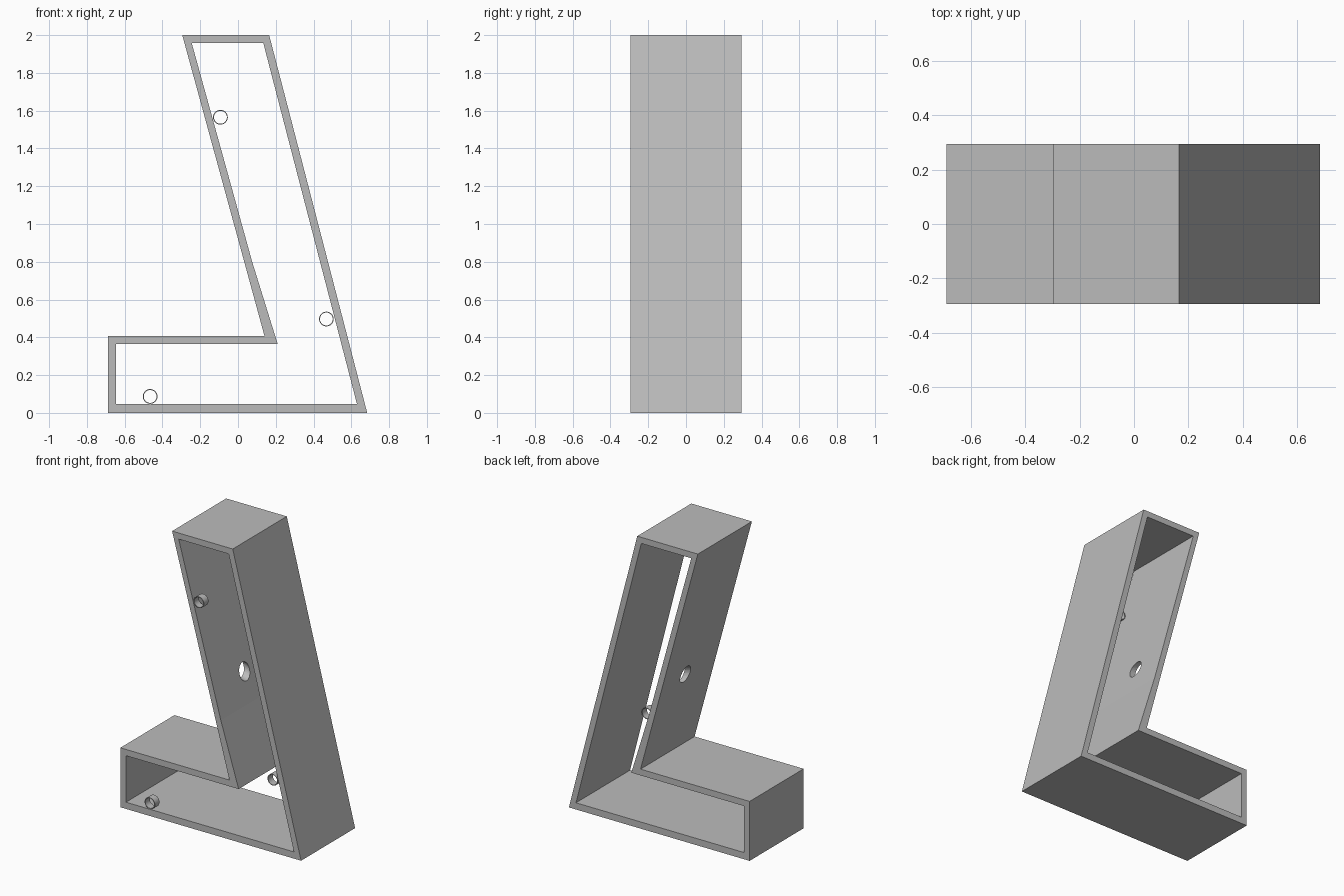
import bpy, bmesh, math
from mathutils import Matrix

cube = bpy.data.objects.get("Cube")
if cube:
    bpy.data.objects.remove(cube, do_unlink=True)

HALF_DEPTH = 0.293

grey = bpy.data.materials.new("plain grey")
grey.use_nodes = True
colour = (0.5, 0.5, 0.5, 1)
grey.diffuse_color = colour
grey.node_tree.nodes["Principled BSDF"].inputs["Base Color"].default_value = colour


def finish(name, bm):
    bmesh.ops.recalc_face_normals(bm, faces=bm.faces)
    mesh = bpy.data.meshes.new(name)
    bm.to_mesh(mesh)
    bm.free()
    mesh.materials.append(grey)
    obj = bpy.data.objects.new(name, mesh)
    bpy.context.collection.objects.link(obj)
    return obj


def ring_prism(name, outer, inner, y0, y1):
    """Extrude the band between two matching (x, z) loops along y."""
    bm = bmesh.new()
    loops = [[bm.verts.new((x, y, z)) for x, z in pts]
             for pts, y in ((outer, y0), (inner, y0), (inner, y1), (outer, y1))]
    n = len(outer)
    for k in range(4):
        a, b = loops[k], loops[(k + 1) % 4]
        for i in range(n):
            j = (i + 1) % n
            bm.faces.new((a[i], a[j], b[j], b[i]))
    return finish(name, bm)


def circle(x, z, r, n=32):
    return [(x + r * math.cos(i * math.tau / n), z + r * math.sin(i * math.tau / n))
            for i in range(n)]


# L-shaped hollow frame, open at front and back
outer = [(-0.688, 0), (0.684, 0), (0.165, 2), (-0.295, 2),
         (0.033, 0.8), (0.14, 0.408), (-0.688, 0.408)]
inner = [(-0.645, 0.046), (0.63, 0.046), (0.134, 1.958), (-0.245, 1.958),
         (0.075, 0.8), (0.21, 0.365), (-0.645, 0.365)]
frame = ring_prism("frame", outer, inner, -HALF_DEPTH, HALF_DEPTH)

# Round hole through the leaning inner wall
bm = bmesh.new()
bmesh.ops.create_cone(bm, cap_ends=True, segments=32, radius1=0.053, radius2=0.053, depth=0.2,
                      matrix=Matrix.Translation((0, 0.04, 1)) @
                      Matrix.Rotation(math.radians(90 + 15.3), 4, 'Y'))
cutter = finish("hole_cutter", bm)
cutter.hide_render = True
mod = frame.modifiers.new("hole", 'BOOLEAN')
mod.operation = 'DIFFERENCE'
mod.solver = 'EXACT'
mod.object = cutter
bpy.context.view_layer.objects.active = frame
bpy.ops.object.modifier_apply(modifier=mod.name)
bpy.data.objects.remove(cutter, do_unlink=True)

# Short mounting tubes at the front edge
for name, x, z in (("upper_tube", -0.093, 1.565), ("lower_tube", 0.468, 0.497),
                   ("toe_tube", -0.465, 0.087)):
    tube = ring_prism(name, circle(x, z, 0.039), circle(x, z, 0.034),
                      -HALF_DEPTH, -HALF_DEPTH + 0.05)
    bpy.ops.object.select_all(action='DESELECT')
    tube.select_set(True)
    bpy.context.view_layer.objects.active = tube
    bpy.ops.object.shade_smooth_by_angle(angle=math.radians(30))
